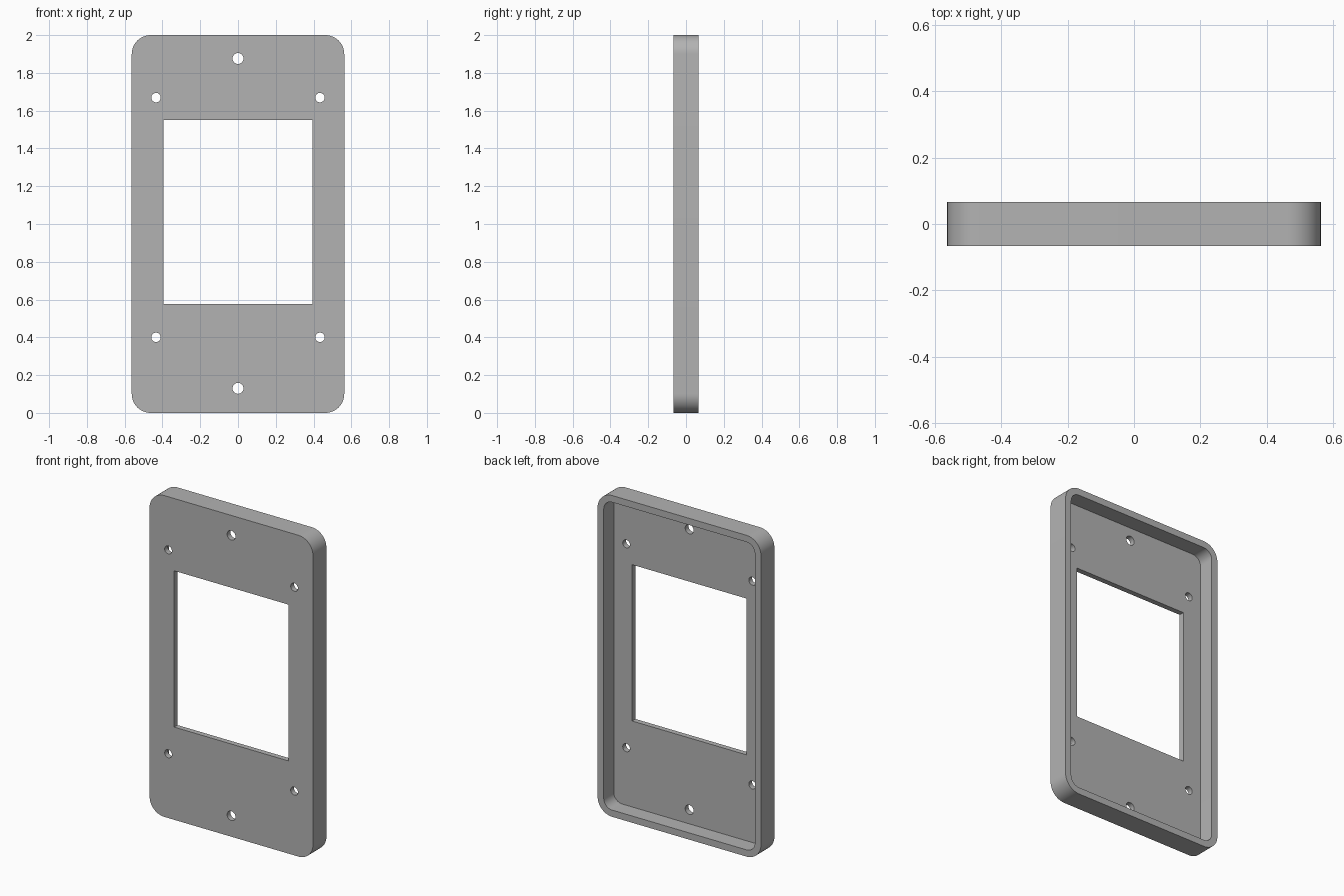
import bpy, bmesh
from math import sin, cos, pi, radians

default = bpy.data.objects.get("Cube")
if default:
    bpy.data.objects.remove(default, do_unlink=True)

WIDTH, HEIGHT, DEPTH = 1.125, 2.0, 0.132
WALL, SKIN, CORNER = 0.042, 0.033, 0.1
FRONT, BACK = -DEPTH / 2, DEPTH / 2

grey = bpy.data.materials.new("plain grey")
grey.use_nodes = True
colour = (0.45, 0.45, 0.45, 1)
grey.diffuse_color = colour
grey.node_tree.nodes["Principled BSDF"].inputs["Base Color"].default_value = colour


def rounded_rect(w, h, r, steps=12):
    """Outline in x and z, centred on half the panel height."""
    points = []
    for quarter, (sx, sz) in enumerate([(1, 1), (-1, 1), (-1, -1), (1, -1)]):
        for i in range(steps + 1):
            a = (quarter + i / steps) * pi / 2
            points.append((sx * (w / 2 - r) + r * cos(a),
                           HEIGHT / 2 + sz * (h / 2 - r) + r * sin(a)))
    return points


def circle(x, z, r, steps=32):
    return [(x + r * cos(2 * pi * i / steps), z + r * sin(2 * pi * i / steps))
            for i in range(steps)]


def prism(name, outline, y0, y1):
    """Extrude an x-z outline from y0 to y1."""
    bm = bmesh.new()
    face = bm.faces.new([bm.verts.new((x, y0, z)) for x, z in outline])
    new = bmesh.ops.extrude_face_region(bm, geom=[face])["geom"]
    bmesh.ops.translate(bm, vec=(0, y1 - y0, 0),
                        verts=[v for v in new if isinstance(v, bmesh.types.BMVert)])
    bmesh.ops.recalc_face_normals(bm, faces=bm.faces)
    mesh = bpy.data.meshes.new(name)
    bm.to_mesh(mesh)
    bm.free()
    mesh.materials.append(grey)
    obj = bpy.data.objects.new(name, mesh)
    bpy.context.collection.objects.link(obj)
    return obj


# Solid panel body
panel = prism("cover_panel", rounded_rect(WIDTH, HEIGHT, CORNER), FRONT, BACK)

# Hollow back, leaving a rim and a thin front skin
cutters = [prism("pocket_cutter",
                 rounded_rect(WIDTH - 2 * WALL, HEIGHT - 2 * WALL, CORNER - WALL),
                 FRONT + SKIN, BACK + 0.1)]

# Rectangular window
x, low, high = 0.394, 0.577, 1.55
cutters.append(prism("window_cutter", [(-x, low), (x, low), (x, high), (-x, high)],
                     FRONT - 0.1, BACK + 0.2))

# Two centre screw holes and four side screw holes
holes = [(0, z, 0.029) for z in (0.13, 1.876)]
holes += [(side * 0.434, z, 0.025) for side in (-1, 1) for z in (0.4, 1.669)]
for hx, hz, r in holes:
    cutters.append(prism("hole_cutter", circle(hx, hz, r), FRONT - 0.1, BACK + 0.2))

# Cut everything, then drop the cutters
bpy.ops.object.select_all(action='DESELECT')
bpy.context.view_layer.objects.active = panel
panel.select_set(True)
for cutter in cutters:
    cutter.hide_render = True
    mod = panel.modifiers.new(cutter.name, 'BOOLEAN')
    mod.operation = 'DIFFERENCE'
    mod.solver = 'EXACT'
    mod.object = cutter
    bpy.ops.object.modifier_apply(modifier=mod.name)
    bpy.data.objects.remove(cutter, do_unlink=True)

bpy.ops.object.shade_smooth_by_angle(angle=radians(30))
